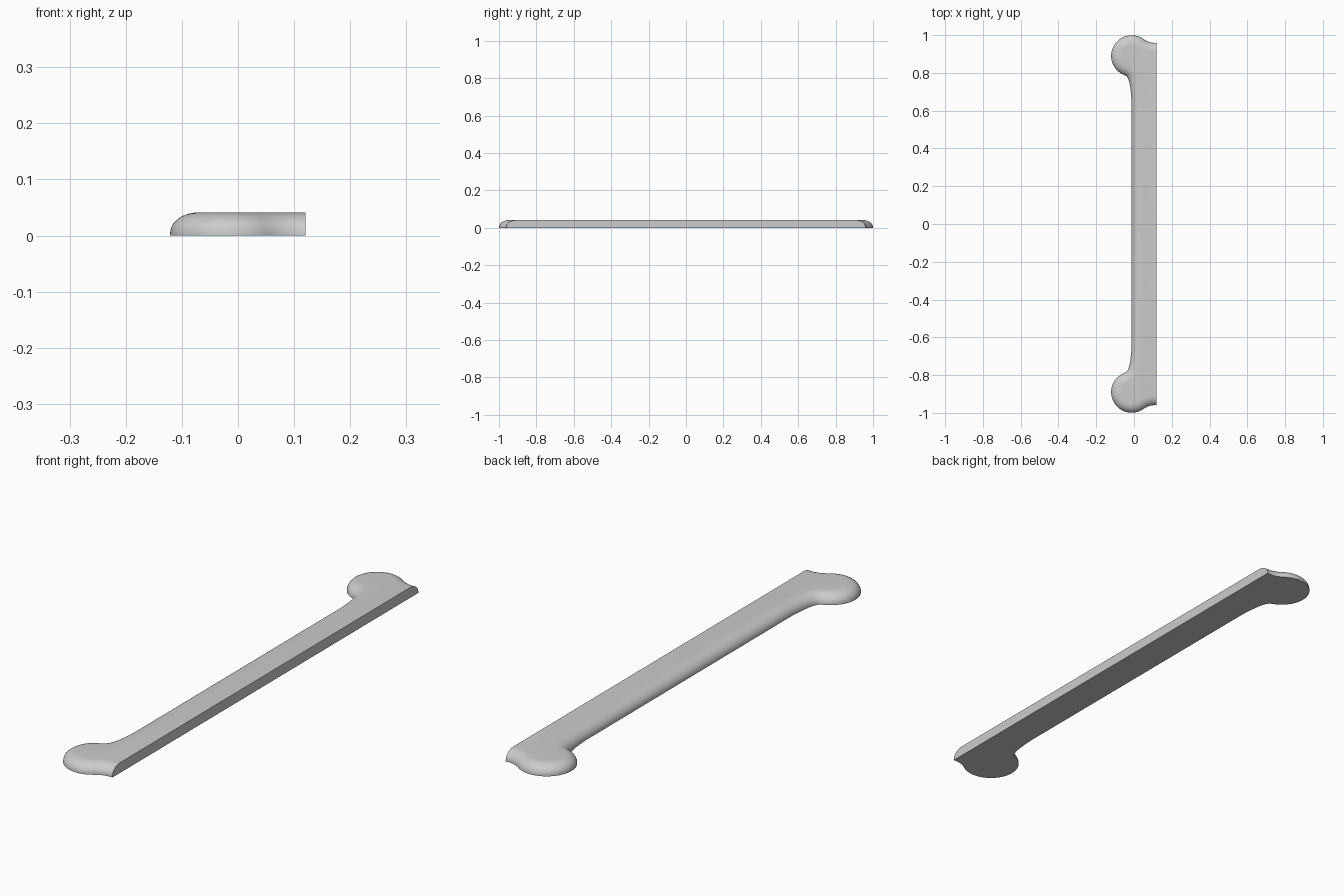
import bpy, bmesh, math
from mathutils import Vector
from mathutils.geometry import interpolate_bezier

if "Cube" in bpy.data.objects:
    bpy.data.objects.remove(bpy.data.objects["Cube"], do_unlink=True)

WALL_X, LIP, HEIGHT, ROUND, STEPS = 0.12, 0.004, 0.041, 0.05, 10
CENTRE, RADIUS = Vector((-0.012, 0.89)), 0.109

grey = bpy.data.materials.new("light_grey")
grey.use_nodes = True
colour = (0.6, 0.6, 0.6, 1)
grey.diffuse_color = colour
grey.node_tree.nodes["Principled BSDF"].inputs["Base Color"].default_value = colour


def on_knob(degrees):
    a = math.radians(degrees)
    return CENTRE + RADIUS * Vector((math.cos(a), math.sin(a)))


def bezier(a, b, c, d, count):
    return [p.to_2d() for p in interpolate_bezier(*(Vector(p).to_3d() for p in (a, b, c, d)), count)]


# Half outline: flare at the cut face, round knob, fillet into the shaft
start = bezier(Vector((WALL_X, 0.96)), Vector((0.1, 0.957)), Vector((0.076, 0.961)), on_knob(55), 10)
knob = [on_knob(55 + 5 * i) for i in range(1, 39)]
neck = bezier(on_knob(250), Vector((-0.022, 0.778)), Vector((-0.018, 0.72)), Vector((-0.013, 0.65)), 14)
half = start + knob + neck[1:]
outline = half + [Vector((p.x, -p.y)) for p in reversed(half)]


def inset(distance):
    """Move the outline inwards, keeping its two ends on the cut face."""
    points = []
    last = len(outline) - 1
    for i, p in enumerate(outline):
        if i in (0, last):
            points.append(Vector((WALL_X, p.y - math.copysign(distance, p.y))))
            continue
        t = (outline[i + 1] - outline[i - 1]).normalized()
        q = p + distance * Vector((-t.y, t.x))
        points.append(Vector((min(q.x, WALL_X), q.y)))
    return points


# Rings: base, short lip, then a quarter-round up to the flat top
levels = [(0, 0)]
for i in range(STEPS + 1):
    a = math.pi / 2 * i / STEPS
    levels.append((ROUND * (1 - math.cos(a)), LIP + (HEIGHT - LIP) * math.sin(a)))

bm = bmesh.new()
rings = [[bm.verts.new((p.x, p.y, z)) for p in inset(d)] for d, z in levels]
for low, high in zip(rings, rings[1:]):
    for i in range(len(low) - 1):
        bm.faces.new((low[i], low[i + 1], high[i + 1], high[i]))
bm.faces.new(rings[-1])
bm.faces.new(rings[0][::-1])
# Flat cut face along the length
bm.faces.new([r[0] for r in rings] + [r[-1] for r in reversed(rings)])
bmesh.ops.recalc_face_normals(bm, faces=bm.faces)

mesh = bpy.data.meshes.new("half_bone_handle")
bm.to_mesh(mesh)
bm.free()
mesh.materials.append(grey)
handle = bpy.data.objects.new("half_bone_handle", mesh)
bpy.context.collection.objects.link(handle)

bpy.ops.object.select_all(action="DESELECT")
handle.select_set(True)
bpy.context.view_layer.objects.active = handle
bpy.ops.object.shade_smooth_by_angle(angle=math.radians(35))
